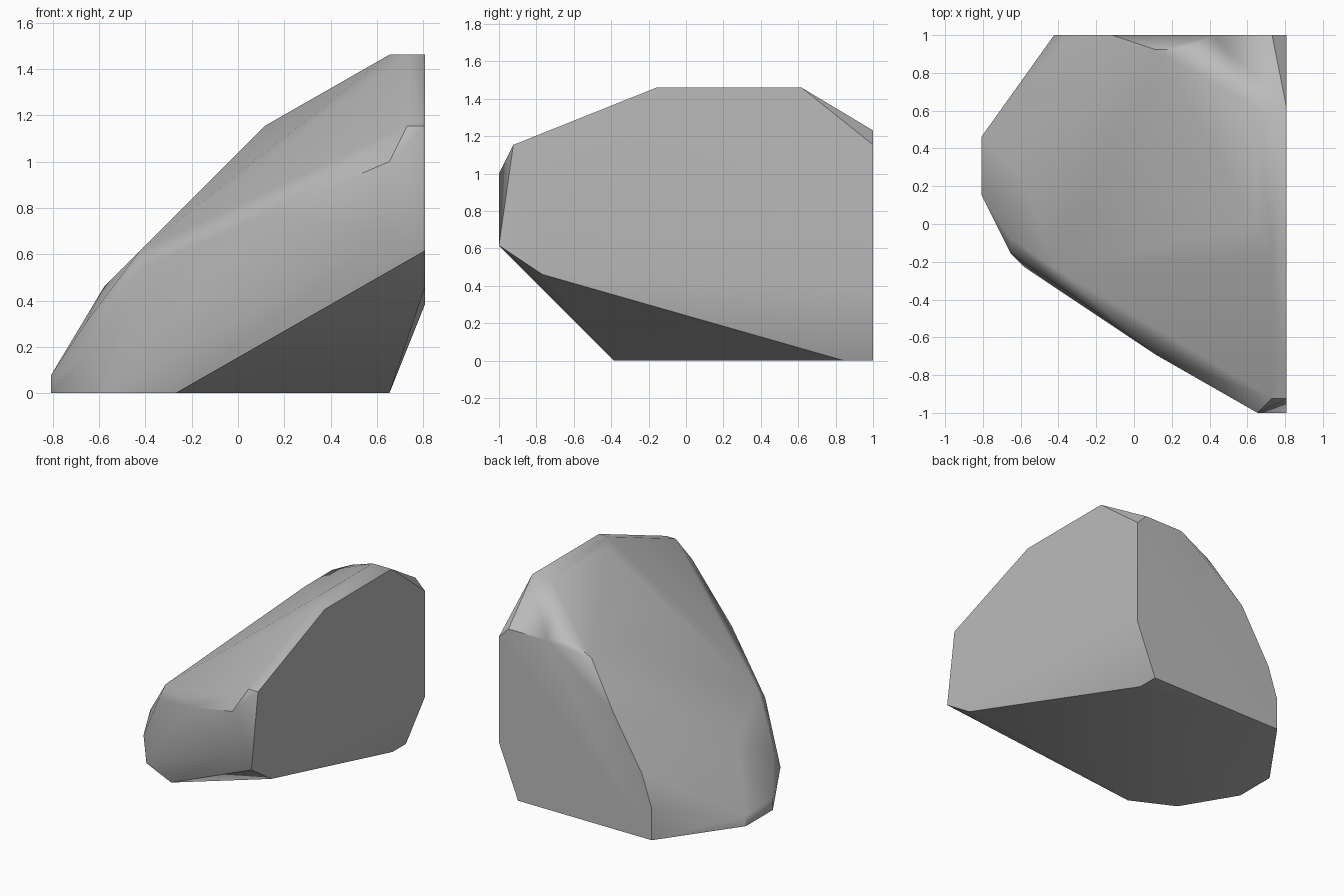
import bpy
import bmesh
import math

cube = bpy.data.objects.get("Cube")
if cube:
    bpy.data.objects.remove(cube, do_unlink=True)

# The boulder is laid out on a coarse grid: thirteen cells to one unit
CELL = 1 / 13
HALF_WIDTH, HALF_DEPTH = 10.5, 13


def outline(axis, level, pairs):
    """Lift a flat outline into space at the given level of one axis."""
    points = []
    for pair in pairs:
        point = list(pair)
        point.insert("xyz".index(axis), level)
        points.append(tuple(point))
    return points


def to_units(point):
    x, y, z = point
    return ((x - HALF_WIDTH) * CELL, (y - HALF_DEPTH) * CELL, z * CELL)


# Flat resting face
base = outline("z", 0, [(19, 26), (5, 26), (0, 19), (0, 15),
                        (3, 10), (7, 8), (19, 24)])
# Cleanly split side and back faces
side = outline("x", 21, [(0, 8), (1, 15), (11, 19), (21, 19),
                         (26, 15), (26, 5), (3, 6)])
back = outline("y", 26, [(20, 16), (16, 16), (9, 11), (6, 6), (5, 3)])
# Blunt front nose
nose = outline("y", 0, [(19, 13), (19, 9)])
# Top crest and the shoulder below it
crest = outline("z", 19, [(19, 21), (19, 13), (20, 11)])
shoulder = outline("z", 15, [(12, 25), (12, 21), (20, 1)])
# Low toe on the sloping side, and the rounded flank above it
toe = outline("x", 0, [(19, 1), (15, 1)])
flank = [(2, 11, 2), (2, 12, 4), (5, 9, 7), (5, 10, 8),
         (3, 16, 6), (12, 4, 10), (14, 25, 16)]

# Wrap all outlines in one convex skin and merge coplanar triangles
bm = bmesh.new()
for point in base + side + back + nose + crest + shoulder + toe + flank:
    bm.verts.new(to_units(point))
hull = bmesh.ops.convex_hull(bm, input=bm.verts[:], use_existing_faces=False)
loose = [v for v in bm.verts if not v.link_faces]
bmesh.ops.delete(bm, geom=loose, context="VERTS")
bmesh.ops.dissolve_limit(bm, angle_limit=math.radians(0.5),
                         verts=bm.verts[:], edges=bm.edges[:])
bmesh.ops.recalc_face_normals(bm, faces=bm.faces[:])
mesh = bpy.data.meshes.new("boulder")
bm.to_mesh(mesh)
bm.free()

boulder = bpy.data.objects.new("boulder", mesh)
bpy.context.scene.collection.objects.link(boulder)

# Plain grey stone
stone = bpy.data.materials.new("grey stone")
stone.use_nodes = True
colour = (0.5, 0.5, 0.5, 1)
stone.diffuse_color = colour
shader = next(n for n in stone.node_tree.nodes if n.type == "BSDF_PRINCIPLED")
shader.inputs["Base Color"].default_value = colour
mesh.materials.append(stone)

# Soft facets with crisp borders around the split faces
bpy.ops.object.select_all(action="DESELECT")
boulder.select_set(True)
bpy.context.view_layer.objects.active = boulder
bpy.ops.object.shade_smooth_by_angle(angle=math.radians(35))
weighted = boulder.modifiers.new("face weighting", "WEIGHTED_NORMAL")
weighted.keep_sharp = True
